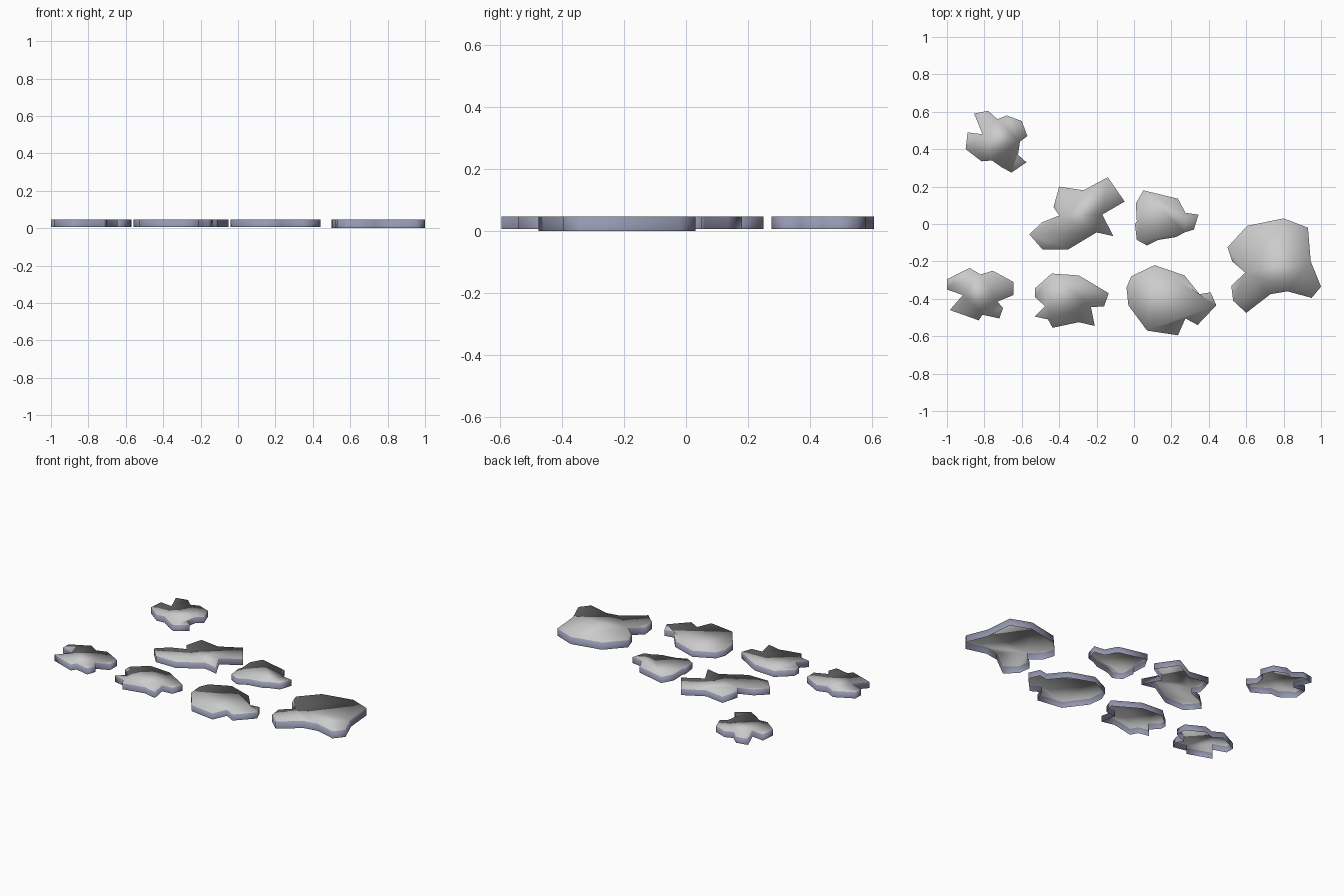
import bpy, bmesh

TOP_Z = 0.046


def material(name, colour):
    m = bpy.data.materials.new(name)
    m.diffuse_color = (*colour, 1)
    return m


TOP = material("pale grey", (0.60, 0.60, 0.60))
SIDE = material("slate blue grey", (0.30, 0.31, 0.43))


def slab(name, outline, bottom=0.007):
    """Thin stone: smooth cap on a vertical rim, open underneath."""
    bm = bmesh.new()
    # outlines are listed clockwise, reversed so the cap faces up
    pts = outline[::-1]
    upper = [bm.verts.new((x, y, TOP_Z)) for x, y in pts]
    lower = [bm.verts.new((x, y, bottom)) for x, y in pts]
    bm.faces.new(upper).material_index = 0
    n = len(pts)
    for i in range(n):
        j = (i + 1) % n
        bm.faces.new((lower[i], lower[j], upper[j], upper[i])).material_index = 1
    for f in bm.faces:
        f.smooth = True
    me = bpy.data.meshes.new(name)
    bm.to_mesh(me)
    bm.free()
    me.materials.append(TOP)
    me.materials.append(SIDE)
    ob = bpy.data.objects.new(name, me)
    bpy.context.collection.objects.link(ob)


# back left stone
slab("stone_back_left", [
    (-.78, .605), (-.73, .56), (-.68, .58), (-.60, .55), (-.57, .47), (-.61, .44),
    (-.62, .37), (-.575, .33), (-.655, .275), (-.71, .305), (-.76, .34), (-.815, .335),
    (-.90, .40), (-.89, .49), (-.81, .48), (-.855, .59)])

# middle stones
slab("stone_middle_left", [
    (-.40, .20), (-.27, .18), (-.14, .25), (-.05, .12), (-.17, .05), (-.11, -.065),
    (-.20, -.045), (-.35, -.135), (-.49, -.135), (-.56, -.055), (-.49, .01),
    (-.40, .045), (-.43, .09)])
slab("stone_middle_right", [
    (.05, .18), (.235, .135), (.275, .06), (.345, .05), (.32, -.03), (.27, -.045),
    (.225, -.07), (.13, -.085), (.07, -.115), (.015, -.085), (.005, 0), (.015, .015),
    (.01, .11)])

# large right stone, slightly thicker
slab("stone_large_right", [
    (.80, .03), (.93, -.02), (.945, -.20), (1, -.335), (.95, -.395), (.82, -.36),
    (.73, -.375), (.60, -.475), (.53, -.41), (.52, -.33), (.595, -.26), (.525, -.20),
    (.50, -.125), (.605, -.01)], bottom=0.0)

# front row stones
slab("stone_front_left", [
    (-.88, -.235), (-.82, -.27), (-.755, -.25), (-.645, -.31), (-.645, -.38),
    (-.73, -.415), (-.70, -.45), (-.72, -.505), (-.81, -.485), (-.83, -.515),
    (-.985, -.46), (-.915, -.38), (-1, -.35), (-1, -.295)])
slab("stone_front_middle", [
    (-.44, -.265), (-.295, -.275), (-.135, -.37), (-.16, -.44), (-.23, -.445),
    (-.21, -.545), (-.295, -.525), (-.435, -.555), (-.46, -.51), (-.53, -.495),
    (-.475, -.44), (-.53, -.39), (-.53, -.345)])
slab("stone_front_right", [
    (.11, -.22), (.27, -.275), (.35, -.375), (.41, -.365), (.44, -.435), (.34, -.54),
    (.275, -.505), (.235, -.595), (.07, -.57), (-.03, -.435), (-.04, -.34),
    (-.015, -.28)])
